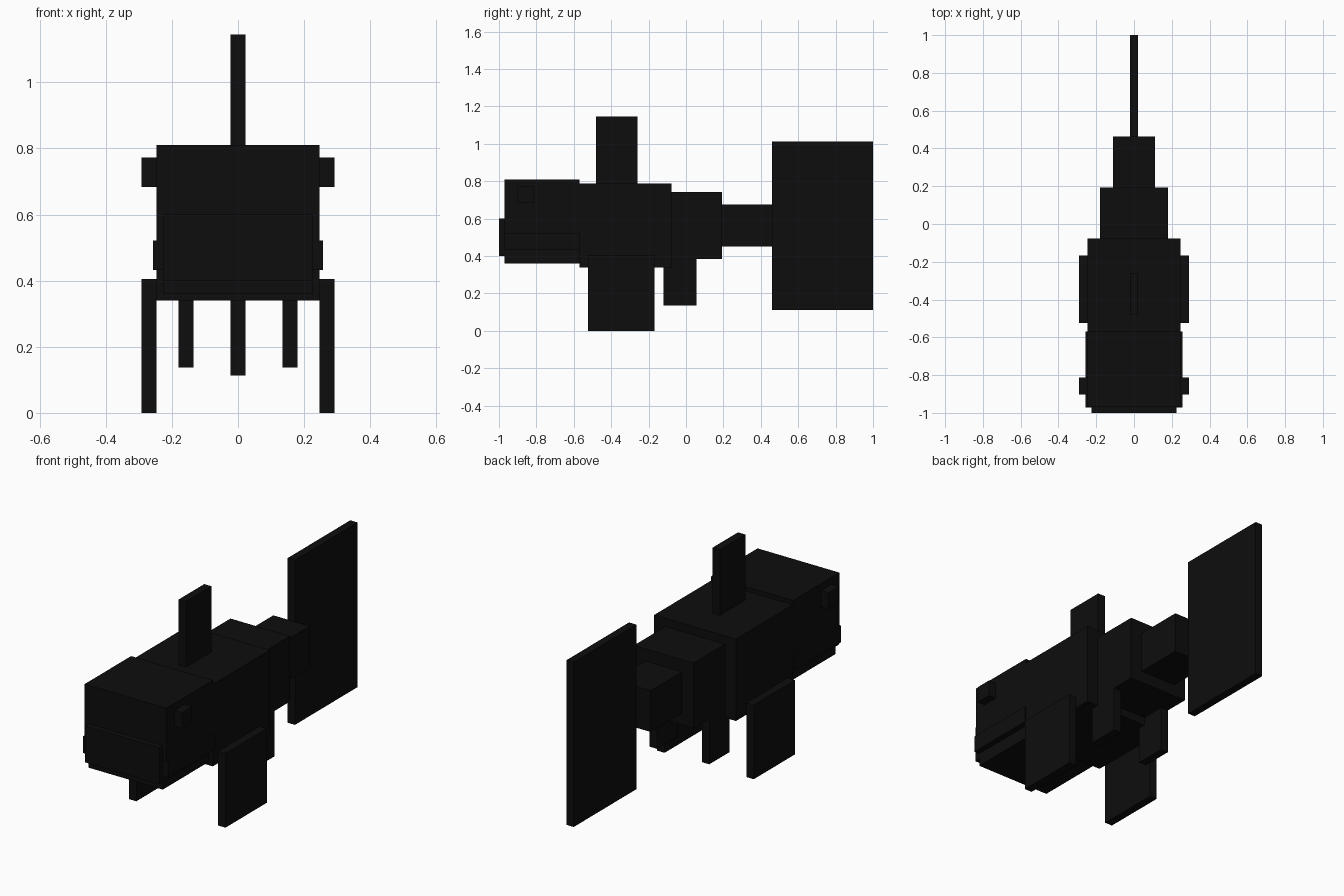
import bpy

cube = bpy.data.objects.get("Cube")
if cube:
    bpy.data.objects.remove(cube, do_unlink=True)

# Single near-black skin
skin = bpy.data.materials.new("black_skin")
skin.use_nodes = True
colour = (0.004, 0.004, 0.004, 1.0)
skin.diffuse_color = colour
skin.node_tree.nodes["Principled BSDF"].inputs["Base Color"].default_value = colour


def block(name, x, y, z):
    """Box spanning the given (low, high) ranges."""
    spans = (x, y, z)
    bpy.ops.mesh.primitive_cube_add(size=1, location=[(a + b) / 2 for a, b in spans])
    ob = bpy.context.object
    ob.name = name
    ob.scale = [b - a for a, b in spans]
    bpy.ops.object.transform_apply(location=False, rotation=False, scale=True)
    ob.data.materials.append(skin)
    return ob


def centred(name, half, y, z):
    return block(name, (-half, half), y, z)


def pair(name, x, y, z):
    block("left_" + name, x, y, z)
    block("right_" + name, (-x[1], -x[0]), y, z)


# Head: upper block, lip band, narrower jaw and snout plate
centred("upper_head", 0.247, (-0.97, -0.57), (0.5, 0.81))
centred("lip", 0.257, (-0.972, -0.568), (0.432, 0.522))
centred("lower_jaw", 0.225, (-0.97, -0.57), (0.36, 0.45))
centred("snout", 0.225, (-1.0, -0.96), (0.4, 0.6))
pair("eye", (0.24, 0.292), (-0.902, -0.812), (0.683, 0.772))

# Body tapering in steps to the tail
centred("body", 0.247, (-0.57, -0.078), (0.34, 0.787))
centred("tail_base", 0.18, (-0.08, 0.192), (0.385, 0.742))
centred("tail_stem", 0.11, (0.19, 0.462), (0.45, 0.675))

# Fins
centred("tail_fin", 0.022, (0.46, 1.0), (0.113, 1.012))
centred("dorsal_fin", 0.022, (-0.48, -0.26), (0.75, 1.145))
pair("pectoral_fin", (0.247, 0.292), (-0.525, -0.168), (0.0, 0.405))
pair("pelvic_fin", (0.135, 0.18), (-0.12, 0.056), (0.137, 0.4))
